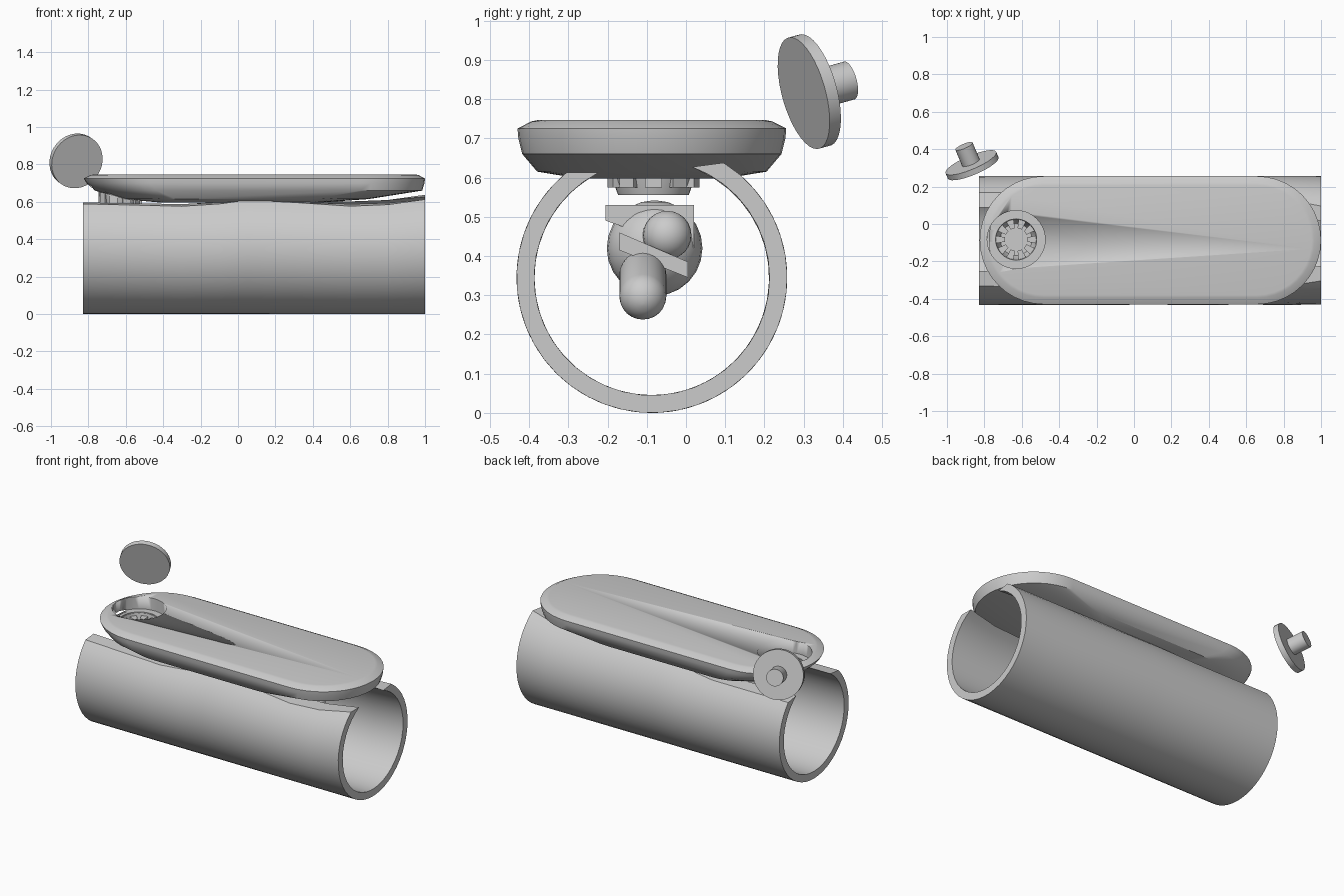
import bpy, bmesh, math
from mathutils import Vector

if "Cube" in bpy.data.objects:
    bpy.data.objects.remove(bpy.data.objects["Cube"])

CY, CZ = -0.087, 0.345          # tube axis
HX, HY = -0.63, -0.083          # socket centre


def finish(name, bm, angle=30):
    bmesh.ops.recalc_face_normals(bm, faces=bm.faces)
    me = bpy.data.meshes.new(name)
    bm.to_mesh(me)
    bm.free()
    ob = bpy.data.objects.new(name, me)
    bpy.context.collection.objects.link(ob)
    if angle:
        bpy.ops.object.select_all(action='DESELECT')
        ob.select_set(True)
        bpy.context.view_layer.objects.active = ob
        bpy.ops.object.shade_smooth_by_angle(angle=math.radians(angle))
    return ob


def loft(rings, closed=False):
    """Skin a list of point rings; cap the ends unless closed into a loop."""
    bm = bmesh.new()
    vs = [[bm.verts.new(p) for p in r] for r in rings]
    n = len(vs[0])
    pairs = list(zip(vs, vs[1:])) + ([(vs[-1], vs[0])] if closed else [])
    for a, b in pairs:
        for i in range(n):
            j = (i + 1) % n
            bm.faces.new((a[i], a[j], b[j], b[i]))
    if not closed:
        bm.faces.new(vs[0])
        bm.faces.new(vs[-1])
    return bm


def turned(name, prof, origin, axis, seg=32, closed=False):
    """Profile of (radius, distance) revolved about an axis."""
    q = Vector(axis).to_track_quat('Z', 'Y')
    o = Vector(origin)
    rings = [[o + q @ Vector((r * math.cos(2 * math.pi * i / seg),
                              r * math.sin(2 * math.pi * i / seg), h))
              for i in range(seg)] for r, h in prof]
    return finish(name, loft(rings, closed))


def dome(r, c, lo, hi, n=8):
    return [(r * math.cos(lo + (hi - lo) * k / n), c + r * math.sin(lo + (hi - lo) * k / n))
            for k in range(n + 1)]


def ball(name, loc, r):
    e = math.pi / 2 - 0.02
    return turned(name, dome(r, 0, -e, e, 12), loc, (0, 0, 1), 24)


# Open-topped sleeve; the opening angle changes along its length
stations = [(-.83, 48), (-.3, 48), (-.1, 44), (.05, 38), (.3, 40), (.6, 43), (.8, 40), (1, 32)]
N = 36
rings = []
for x, a in stations:
    t = (x + .83) / 1.83
    a2 = a - 3 + 10 * t
    ring = []
    for r, inner, order in ((.345, 0, range(N + 1)), (.3, 12, range(N, -1, -1))):
        lo, hi = a - inner, 360 - a2 + inner
        for i in order:
            p = math.radians(lo + (hi - lo) * i / N)
            ring.append((x, CY + r * math.sin(p), CZ + r * math.cos(p)))
    rings.append(ring)
finish("sleeve", loft(rings))


# Long rounded top plate with a hull-shaped underside
def stadium(z, iy, il, ir, n=20):
    w = .3425 - iy
    c0, c1 = -.825 + il + w, 1 - ir - w
    pts = []
    for cx, s in ((c1, -math.pi / 2), (max(min(c0, c1 - .05), -.8), math.pi / 2)):
        for i in range(n + 1):
            a = s + math.pi * i / n
            pts.append((cx + w * math.cos(a), CY + w * math.sin(a), z))
    return pts


rows = [(.597, .16, .4, .55), (.615, .05, .2, .3), (.66, .012, .06, .015),
        (.7, .002, .015, .003), (.725, 0, 0, 0), (.743, .035, .035, .035), (.746, .05, .05, .05)]
plate = finish("top_plate", loft([stadium(*r) for r in rows]))

# Stepped round hole for the socket
cutter = turned("hole_cutter", [(.113, .5), (.113, .67), (.155, .67), (.155, .8)],
                (HX, HY, 0), (0, 0, 1), 40)
cutter.hide_render = True
mod = plate.modifiers.new("hole", 'BOOLEAN')
mod.object = cutter
mod.solver = 'EXACT'
bpy.context.view_layer.objects.active = plate
bpy.ops.object.modifier_apply(modifier=mod.name)
bpy.data.objects.remove(cutter)

# Socket cup under the hole
turned("socket_cup", [(.09, .555), (.106, .6), (.118, .665), (.11, .665), (.1, .6), (.085, .57)],
       (HX, HY, 0), (0, 0, 1), 40)

# Ring of wedge teeth in the socket
bm = bmesh.new()
for k in range(10):
    a = 2 * math.pi * k / 10
    sec = [(.06, -.012), (.116, -.022), (.116, .022), (.06, .012)]
    lv = [[bm.verts.new((HX + r * math.cos(a) - t * math.sin(a),
                         HY + r * math.sin(a) + t * math.cos(a), z)) for r, t in sec]
          for z in (.575, .65)]
    bm.faces.new(lv[0])
    bm.faces.new(lv[1])
    for i in range(4):
        j = (i + 1) % 4
        bm.faces.new((lv[0][i], lv[0][j], lv[1][j], lv[1][i]))
finish("socket_teeth", bm, 0)

# Loose plug: disc and stem, tilted behind the plate
turned("plug", [(.147, 0), (.147, .032), (.05, .032), (.05, .13)],
       (-.86, .3, .815), (-.38, .9, .25), 40)

# Small mechanism inside the sleeve
ball("mechanism_ball", (.45, -.08, .42), .122)
ball("mechanism_knuckle", (.57, -.048, .453), .062)
turned("mechanism_nozzle",
       dome(.06, .05, -1.5, 0, 6) + dome(.06, .2, 0, 1.5, 6),
       (.55, -.11, .37), (.9, 0, -.35), 24)


def bar(name, sec, x0, x1):
    return finish(name, loft([[(x, y, z) for y, z in sec] for x in (x0, x1)]), 0)


bar("mechanism_slanted_bar", [(-.17, .46), (-.17, .415), (.005, .345), (.005, .385)], .42, .62)
bar("mechanism_top_bracket", [(-.205, .53), (-.205, .49), (-.09, .45), (.02, .42), (.02, .53)], .4, .52)
